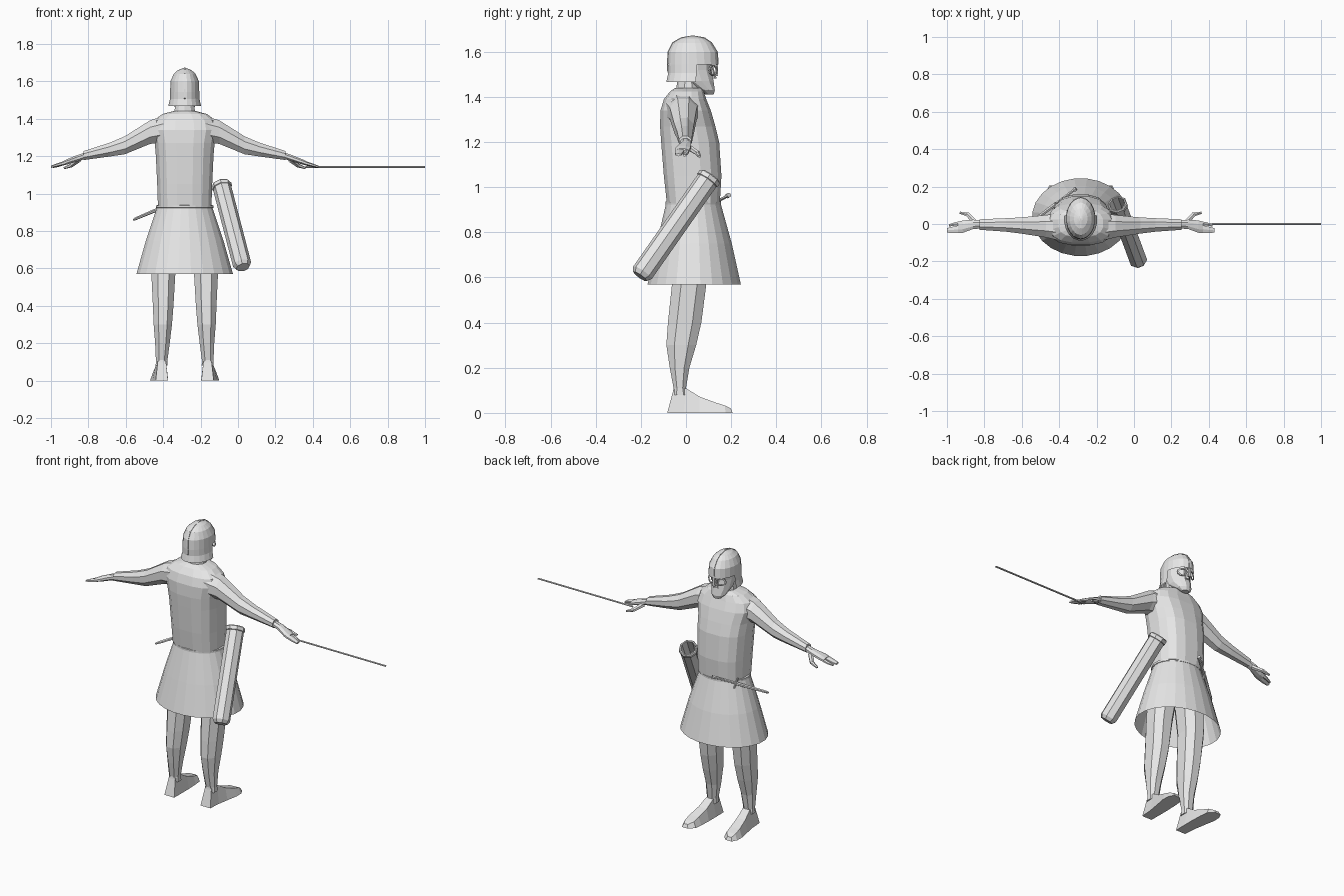
import bpy, bmesh, math
from mathutils import Vector

C = -0.285  # x of the body's centre line
mat = bpy.data.materials.new("plain grey")
mat.diffuse_color = (0.8, 0.8, 0.8, 1)


def finish(bm, name):
    bmesh.ops.recalc_face_normals(bm, faces=bm.faces)
    me = bpy.data.meshes.new(name)
    bm.to_mesh(me)
    bm.free()
    me.materials.append(mat)
    ob = bpy.data.objects.new(name, me)
    bpy.context.collection.objects.link(ob)
    return ob


def loft(name, rings, start=True, end=True, drop=None):
    """Skin a list of point rings; drop(centre) removes faces."""
    bm = bmesh.new()
    vs = [[bm.verts.new(p) for p in r] for r in rings]
    n = len(vs[0])
    for a, b in zip(vs, vs[1:]):
        for i in range(n):
            j = (i + 1) % n
            bm.faces.new((a[i], a[j], b[j], b[i]))
    if start:
        bm.faces.new(vs[0])
    if end:
        bm.faces.new(vs[-1])
    if drop:
        gone = [f for f in bm.faces if drop(f.calc_center_median())]
        bmesh.ops.delete(bm, geom=gone, context='FACES')
    return finish(bm, name)


def oval(n, a, b, p=2.0):
    out = []
    for i in range(n):
        t = 2 * math.pi * (i + 0.5) / n
        c, s = math.cos(t), math.sin(t)
        out.append((math.copysign(abs(c) ** (2 / p), c) * a,
                    math.copysign(abs(s) ** (2 / p), s) * b))
    mx, my = max(q[0] for q in out), max(q[1] for q in out)
    return [(x * a / mx, y * b / my) for x, y in out]


def level(z, hx, y0, y1, n=12, p=2.0, x=C):
    """Horizontal ring given half width and y range."""
    return [(x + u, (y0 + y1) / 2 + v, z) for u, v in oval(n, hx, (y1 - y0) / 2, p)]


def upright(x, yc, hy, zc, hz, n=8):
    """Ring across an arm."""
    return [(x, yc + u, zc + v) for u, v in oval(n, hy, hz)]


def rod(name, a, b, radii, n=8, end=True):
    """Round bar along a-b; radii = list of (fraction, radius)."""
    a, b = Vector(a), Vector(b)
    q = (b - a).to_track_quat('Z', 'Y')
    rings = [[a + (b - a) * f + q @ Vector((u, v, 0)) for u, v in oval(n, r, r)]
             for f, r in radii]
    return loft(name, rings, True, end)


# Tunic body
loft("torso", [level(z, h, a, b, 16, 2.6) for z, h, a, b in (
    (0.93, .143, -.085, .15), (1.05, .147, -.098, .157), (1.2, .154, -.11, .147),
    (1.27, .160, -.115, .13), (1.34, .178, -.113, .11), (1.39, .165, -.098, .09),
    (1.425, .12, -.07, .078), (1.44, .062, -.048, .07))])

# Flared skirt, open below
loft("skirt", [level(z, h, a, b, 24) for z, h, a, b in (
    (0.57, .258, -.17, .243), (0.75, .207, -.13, .203), (0.93, .147, -.088, .153))],
    start=False)
loft("belt", [level(z, h, -.085 - h + .147, .15 + h - .147, 24) for z, h in (
    (0.922, .149), (0.924, .153), (0.936, .153), (0.938, .147))])

# Neck and bearded head
loft("neck", [level(1.42, .058, -.045, .065, 10), level(1.50, .046, -.035, .055, 10)])
loft("head", [level(z, h, a, b, 12) for z, h, a, b in (
    (1.41, .022, .088, .122), (1.43, .042, .055, .128), (1.47, .056, -.02, .122),
    (1.52, .062, -.05, .112), (1.56, .064, -.05, .115))])
loft("nose", [level(1.482, .013, .10, .136, 6), level(1.535, .007, .10, .120, 6)])

# Helmet with open face, crest, nose guard and eye guards
loft("helmet", [level(z, h, a, b, 20) for z, h, a, b in (
    (1.467, .088, -.087, .138), (1.505, .079, -.079, .138), (1.543, .078, -.081, .142),
    (1.60, .076, -.078, .138), (1.64, .058, -.058, .112), (1.66, .036, -.024, .083),
    (1.67, .010, .015, .045))],
    start=False, drop=lambda c: c.z < 1.54 and c.y > .045)
ridge = [(-.083, 1.51), (-.084, 1.56), (-.081, 1.60), (-.061, 1.642), (-.022, 1.664),
         (.03, 1.673), (.083, 1.664), (.115, 1.642), (.141, 1.60), (.145, 1.545)]
loft("helmet_crest", [[(C + sx * .005, y + (.03 - y) * k, z - .1 * k)
                       for sx, k in ((-1, .1), (-1, 0), (1, 0), (1, .1))] for y, z in ridge])
loft("nose_guard", [[(C + sx * w, y, z) for sx, y in ((-1, .132), (-1, .142), (1, .142), (1, .132))]
                    for z, w in ((1.492, .010), (1.52, .007), (1.555, .010))])
for s, side in ((-1, "left"), (1, "right")):
    rings = []
    for i in range(13):
        t = 2 * math.pi * i / 12
        ring = []
        for r, d in ((.021, 0), (.029, 0), (.029, .006), (.021, .006)):
            u = .032 + r * math.cos(t)
            ring.append((C + s * u, .137 - .6 * u + d, 1.518 + .85 * r * math.sin(t)))
        rings.append(ring)
    loft(side + "_eye_guard", rings, False, False)

# Limbs, both sides
for s, side in ((-1, "left"), (1, "right")):
    X = lambda d: C + s * d
    loft(side + "_sleeve", [upright(X(d), *r) for d, *r in (
        (.11, -.015, .075, 1.345, .07), (.185, -.012, .060, 1.328, .063),
        (.32, -.008, .043, 1.258, .048), (.40, -.005, .036, 1.235, .037),
        (.54, -.003, .028, 1.203, .024))])
    loft(side + "_hand", [upright(X(d), *r) for d, *r in (
        (.52, -.002, .021, 1.206, .017), (.575, -.002, .025, 1.188, .017),
        (.63, -.014, .033, 1.169, .014), (.655, -.018, .030, 1.160, .011))])
    loft(side + "_fingers", [upright(X(d), *r, 6) for d, *r in (
        (.64, -.026, .021, 1.164, .011), (.68, -.031, .018, 1.153, .009),
        (.715, -.034, .012, 1.143, .006))])
    loft(side + "_forefinger", [upright(X(d), *r, 6) for d, *r in (
        (.635, .004, .012, 1.165, .010), (.675, .000, .009, 1.150, .008),
        (.705, -.008, .006, 1.141, .005))])
    rod(side + "_thumb", (X(.565), .008, 1.180), (X(.605), .053, 1.150),
        [(0, .014), (1, .011)], 6)
    rod(side + "_thumb_tip", (X(.60), .050, 1.152), (X(.645), .060, 1.136),
        [(0, .011), (1, .006)], 6)
    loft(side + "_leg", [level(z, (b - a) / 2, y0, y1, 8, 2.3, X((a + b) / 2))
                         for z, a, b, y0, y1 in (
        (.08, .091, .155, -.06, .008), (.11, .092, .154, -.055, .0),
        (.2, .080, .158, -.072, .015), (.3, .068, .166, -.087, .045),
        (.4, .060, .170, -.080, .068), (.57, .050, .178, -.062, .09),
        (.75, .025, .170, -.065, .11), (.88, .010, .135, -.065, .12))])
    loft(side + "_foot", [[(X(d - w), y0, 0), (X(d + w), y0, 0),
                           (X(d + .65 * w), y1, h), (X(d - .65 * w), y1, h)]
                          for d, w, y0, y1, h in (
        (.122, .033, -.083, -.055, .105), (.124, .036, -.01, .002, .108),
        (.130, .042, .06, .06, .072), (.138, .047, .13, .13, .046),
        (.140, .044, .175, .172, .033), (.148, .020, .207, .198, .020))])

# Thin stick in the right hand
rod("stick", (0.36, 0, 1.141), (1.0, 0, 1.141), [(0, .005), (1, .005)], 6)

# Quiver on the right hip: outside, rim, then hollow inside
rod("quiver", (.026, -.204, .605), (-.09, .108, 1.05),
    [(0, .034), (.035, .046), (.95, .046), (.955, .050), (.99, .050), (1, .045),
     (1, .039), (.75, .036)], 8)

# Dagger tucked in the belt
tip, butt = Vector((-.56, 0, .86)), Vector((-.31, .19, .965))
rod("dagger_sheath", tip, tip.lerp(butt, .58), [(0, .004), (.08, .008), (1, .010)], 6)
rod("dagger_grip", tip.lerp(butt, .56), butt, [(0, .007), (.9, .007), (.91, .011), (1, .011)], 6)
g = tip.lerp(butt, .58)
up = Vector((.10, .07, -.37)).normalized() * .032
rod("dagger_guard", g - up, g + up, [(0, .005), (1, .005)], 6)
